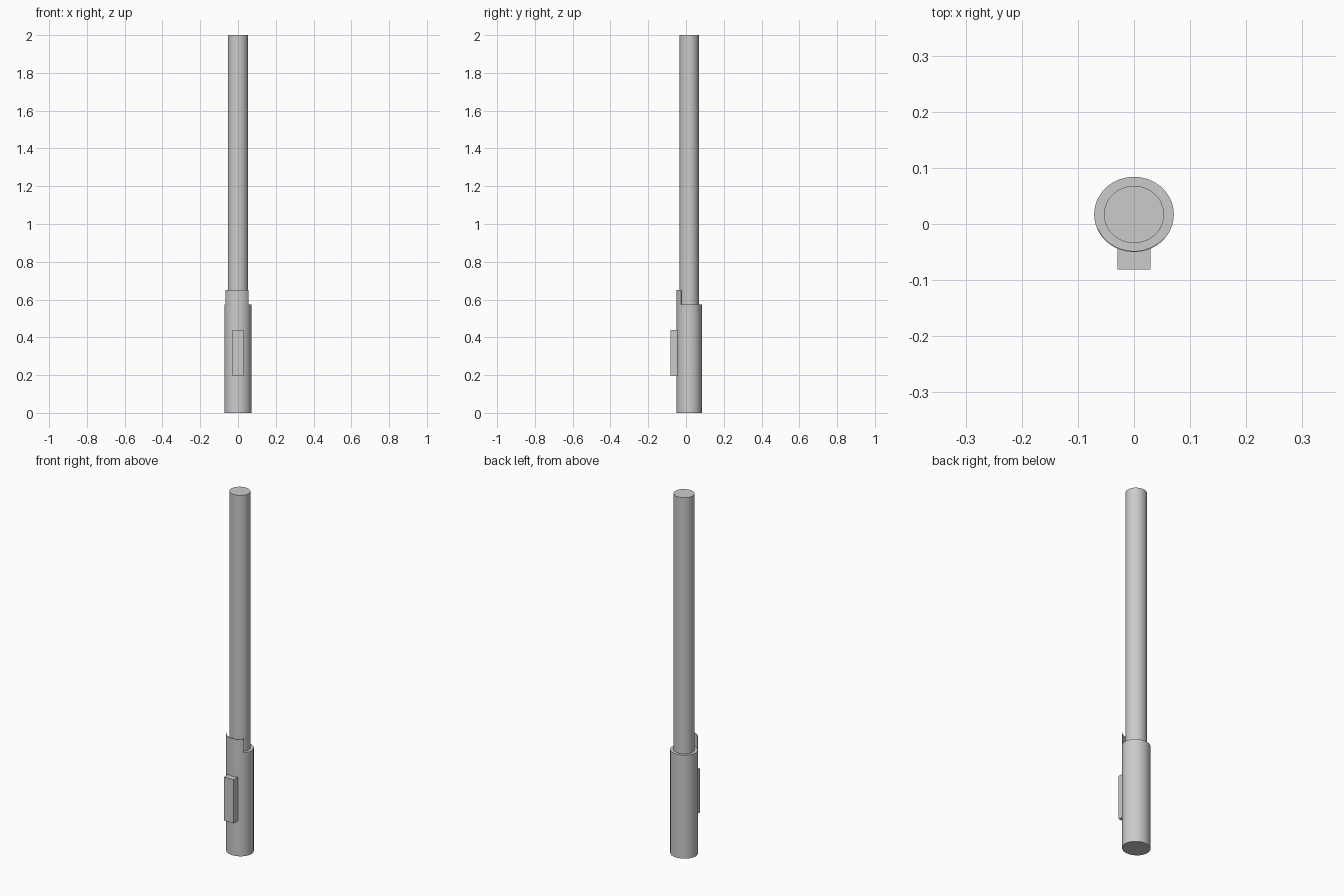
import bpy, bmesh
from math import sin, cos, radians

old = bpy.data.objects.get("Cube")
if old:
    bpy.data.objects.remove(old, do_unlink=True)

grey = bpy.data.materials.new("light grey")
grey.use_nodes = True
grey.diffuse_color = (0.6, 0.6, 0.6, 1)
grey.node_tree.nodes["Principled BSDF"].inputs["Base Color"].default_value = (0.6, 0.6, 0.6, 1)

CENTRE_Y = 0.017
GRIP_RX, GRIP_RY, GRIP_TOP = 0.071, 0.067, 0.575


def finish(obj, name, smooth=True):
    obj.name = obj.data.name = name
    obj.data.materials.append(grey)
    bpy.ops.object.select_all(action='DESELECT')
    obj.select_set(True)
    bpy.context.view_layer.objects.active = obj
    bpy.ops.object.transform_apply(location=False, rotation=False, scale=True)
    if smooth:
        bpy.ops.object.shade_smooth_by_angle(angle=radians(35))
    return obj


def oval_rod(name, rx, ry, z0, z1):
    bpy.ops.mesh.primitive_cylinder_add(vertices=64, radius=1, depth=z1 - z0,
                                        location=(0, CENTRE_Y, (z0 + z1) / 2))
    obj = bpy.context.object
    obj.scale = (rx, ry, 1)
    return finish(obj, name)


# Grip and long rod
oval_rod("grip", GRIP_RX, GRIP_RY, 0, GRIP_TOP)
oval_rod("long_rod", 0.0535, 0.051, GRIP_TOP - 0.02, 2.0)

# Thin curved guard rising from the front rim of the grip
bm = bmesh.new()
start, end, steps = -66, 51, 24
rows = []
for i in range(steps + 1):
    a = radians(start + (end - start) * i / steps)
    row = []
    for inset, z in ((0, GRIP_TOP), (0, 0.65), (0.002, 0.65), (0.002, GRIP_TOP)):
        row.append(bm.verts.new(((GRIP_RX - inset) * sin(a),
                                 CENTRE_Y - (GRIP_RY - inset) * cos(a), z)))
    rows.append(row)
for r, s in zip(rows, rows[1:]):
    for k in range(4):
        n = (k + 1) % 4
        bm.faces.new((r[k], s[k], s[n], r[n]))
bm.faces.new(rows[0])
bm.faces.new(rows[-1])
bmesh.ops.recalc_face_normals(bm, faces=bm.faces)
mesh = bpy.data.meshes.new("rim_guard")
bm.to_mesh(mesh)
bm.free()
guard = bpy.data.objects.new("rim_guard", mesh)
bpy.context.collection.objects.link(guard)
finish(guard, "rim_guard")

# Control box on the front of the grip
bpy.ops.mesh.primitive_cube_add(size=1, location=(0, -0.0605, 0.318))
box = bpy.context.object
box.scale = (0.059, 0.041, 0.243)
finish(box, "control_box", smooth=False)
